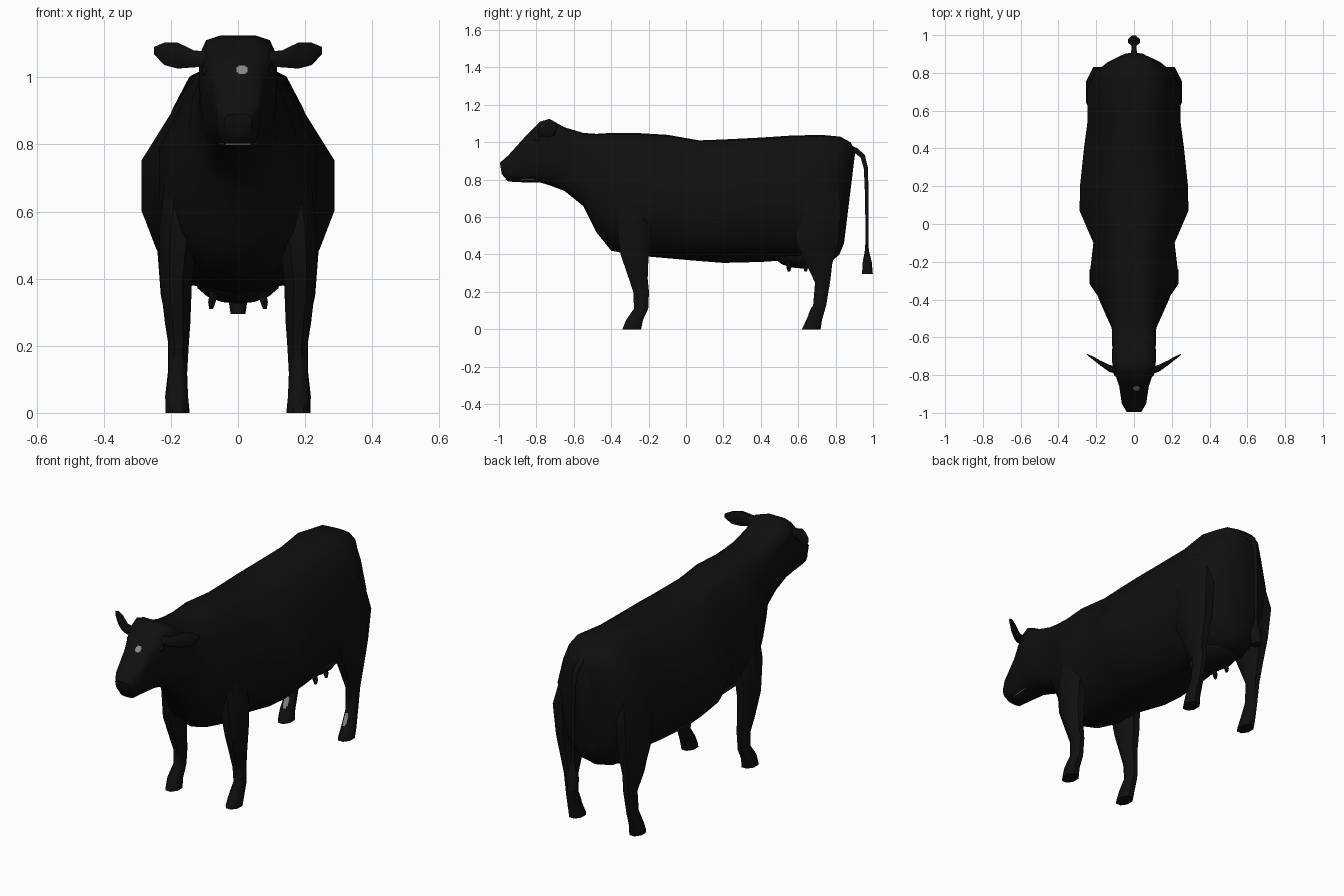
import bpy, bmesh, math
from mathutils import Vector
from mathutils.bvhtree import BVHTree

if "Cube" in bpy.data.objects:
    bpy.data.objects.remove(bpy.data.objects["Cube"])


def material(name, value):
    mat = bpy.data.materials.new(name)
    mat.use_nodes = True
    color = (value, value, value, 1)
    mat.diffuse_color = color
    mat.node_tree.nodes["Principled BSDF"].inputs["Base Color"].default_value = color
    return mat


black = material("black hide", 0.005)
grey = material("pale grey marking", 0.25)


def finish(name, bm, mat, angle=50):
    bmesh.ops.recalc_face_normals(bm, faces=bm.faces)
    mesh = bpy.data.meshes.new(name)
    bm.to_mesh(mesh)
    bm.free()
    mesh.materials.append(mat)
    obj = bpy.data.objects.new(name, mesh)
    bpy.context.collection.objects.link(obj)
    bpy.ops.object.select_all(action="DESELECT")
    obj.select_set(True)
    bpy.context.view_layer.objects.active = obj
    bpy.ops.object.shade_smooth_by_angle(angle=math.radians(angle))
    return obj


def loft(name, rings, mat=black):
    """Skin closed rings of points and cap both ends."""
    bm = bmesh.new()
    loops = [[bm.verts.new(p) for p in ring] for ring in rings]
    n = len(loops[0])
    for a, b in zip(loops, loops[1:]):
        for i in range(n):
            j = (i + 1) % n
            bm.faces.new((a[i], a[j], b[j], b[i]))
    bm.faces.new(loops[0])
    bm.faces.new(loops[-1])
    return finish(name, bm, mat)


def circle(n):
    steps = [2 * math.pi * (i + 0.5) / n for i in range(n)]
    return [(math.cos(a), math.sin(a)) for a in steps]


def column(name, rows, side=1, n=8):
    """Upright limb: each row is z, centre x, centre y, half width, half depth."""
    grow = 1 / math.cos(math.pi / n)
    return loft(name, [[(side * (x + c * hx * grow), y + s * hy * grow, z)
                        for c, s in circle(n)] for z, x, y, hx, hy in rows])


def blob(name, centre, size):
    bm = bmesh.new()
    bmesh.ops.create_uvsphere(bm, u_segments=12, v_segments=8, radius=1)
    for v in bm.verts:
        v.co = Vector(centre) + Vector([a * b for a, b in zip(v.co, size)])
    return finish(name, bm, black)


def plate(name, target, x0, x1, z0, z1, n=6):
    """Thin marking draped over the front of another part."""
    tree = BVHTree.FromPolygons([v.co for v in target.data.vertices],
                                [p.vertices for p in target.data.polygons])
    bm = bmesh.new()
    grid = {}
    for i in range(n + 1):
        for j in range(n + 1):
            start = Vector((x0 + (x1 - x0) * i / n, -2, z0 + (z1 - z0) * j / n))
            hit = tree.ray_cast(start, Vector((0, 1, 0)))[0]
            if hit:
                grid[i, j] = bm.verts.new(hit - Vector((0, 0.003, 0)))
    for i in range(n):
        for j in range(n):
            # trim the corners so the marking is rounded
            if i in (0, n - 1) and j in (0, n - 1):
                continue
            keys = [(i, j), (i + 1, j), (i + 1, j + 1), (i, j + 1)]
            if all(k in grid for k in keys):
                bm.faces.new([grid[k] for k in keys])
    finish(name, bm, grey)


# Body, neck and head: one loft from muzzle to rump
barrel = [(0, 1), (.3, .99), (.52, .94), (.72, .8), (1, .6),
          (1, .37), (.85, .2), (.5, .04), (0, 0)]
boxy = [(0, 1), (.45, 1), (.82, .96), (1, .83), (1, .6),
        (.95, .37), (.82, .18), (.5, .02), (0, 0)]
# y, bottom, top, half width, boxiness, lean
sections = [
    (-.99, .83, .89, .04, 1, -.01), (-.95, .79, .93, .065, 1, 0),
    (-.86, .785, 1.03, .078, 1, 0), (-.78, .785, 1.11, .105, 1, 0),
    (-.73, .77, 1.125, .116, 1, 0), (-.65, .74, 1.08, .115, 1, 0),
    (-.55, .66, 1.05, .118, 1, 0), (-.48, .52, 1.045, .15, .6, 0),
    (-.4, .42, 1.05, .185, .2, 0), (-.27, .395, 1.05, .235, 0, 0),
    (-.1, .38, 1.04, .215, 0, 0), (.07, .365, 1.01, .288, 0, 0),
    (.2, .355, 1.015, .286, 0, 0), (.4, .36, 1.025, .265, 0, 0),
    (.55, .37, 1.035, .245, 0, 0), (.71, .36, 1.04, .25, .2, .02),
    (.8, .36, 1.03, .205, .3, .05), (.85, .4, 1, .14, .4, .06),
    (.875, .46, .95, .07, .5, .06),
]
rings = []
for y, low, high, w, t, lean in sections:
    half = [(a + (c - a) * t, b + (d - b) * t)
            for (a, b), (c, d) in zip(barrel, boxy)]
    outline = half + [(-u, v) for u, v in half[-2:0:-1]]
    rings.append([(u * w, y + lean * (v - .5), low + v * (high - low))
                  for u, v in outline])
body = loft("body_and_head", rings)

# z, x, y, half width, half depth
front_leg = [(0, .18, -.29, .036, .05), (.05, .183, -.275, .034, .045),
             (.11, .18, -.24, .028, .038), (.2, .177, -.24, .03, .042),
             (.27, .18, -.255, .038, .05), (.4, .185, -.275, .048, .075),
             (.55, .175, -.28, .06, .09), (.75, .15, -.28, .06, .08)]
hind_leg = [(0, .18, .67, .036, .05), (.05, .183, .685, .034, .042),
            (.13, .18, .715, .028, .035), (.25, .177, .73, .032, .04),
            (.35, .185, .712, .045, .07), (.48, .185, .7, .055, .115),
            (.65, .19, .7, .065, .13), (.85, .15, .7, .06, .1)]
# distance out, y, z, half thickness, half height
ear = [(.08, -.775, 1.055, .022, .024), (.13, -.765, 1.055, .02, .027),
       (.18, -.735, 1.065, .014, .042), (.22, -.708, 1.07, .009, .036),
       (.25, -.69, 1.08, .003, .012)]
teat = [(.31, .08, 0, .006, .006), (.33, .078, 0, .011, .011),
        (.38, .065, 0, .016, .016)]

for side, label in ((1, "left"), (-1, "right")):
    column("front_leg_" + label, front_leg, side)
    leg = column("hind_leg_" + label, hind_leg, side)
    edges = sorted((side * .165, side * .19))
    plate("hind_leg_marking_" + label, leg, *edges, .07, .13)
    loft("ear_" + label, [[(side * x, y + c * d, z + s * h) for c, s in circle(8)]
                          for x, y, z, d, h in ear])
    blob("eye_" + label, (side * .092, -.79, 1.02), (.016, .02, .018))
    for place, y in (("front", .55), ("rear", .64)):
        column("teat_" + place + "_" + label,
               [(z, x, y, a, b) for z, x, _, a, b in teat], side, 6)

# Udder
blob("udder", (0, .62, .4), (.13, .15, .075))

# Tail: bent tube running down into a tuft
path = [(.86, .975), (.91, .955), (.945, .925), (.962, .86), (.967, .7), (.967, .44)]
tail_rings = []
for i, (y, z) in enumerate(path):
    (ya, za), (yb, zb) = path[max(i - 1, 0)], path[min(i + 1, len(path) - 1)]
    across = Vector((0, zb - za, ya - yb)).normalized()
    r = .018 - .002 * i
    tail_rings.append([Vector((0, y, z)) + Vector((c * r, 0, 0)) + across * s * r
                       for c, s in circle(8)])
loft("tail", tail_rings)
column("tail_tuft", [(.295, 0, .97, .022, .029), (.36, 0, .969, .032, .024),
                     (.42, 0, .967, .018, .011), (.46, 0, .967, .008, .008)])

# Markings on the forehead and lip
plate("forehead_marking", body, -.004, .028, 1.01, 1.035)
plate("lip_line", body, -.055, .055, .799, .803)
